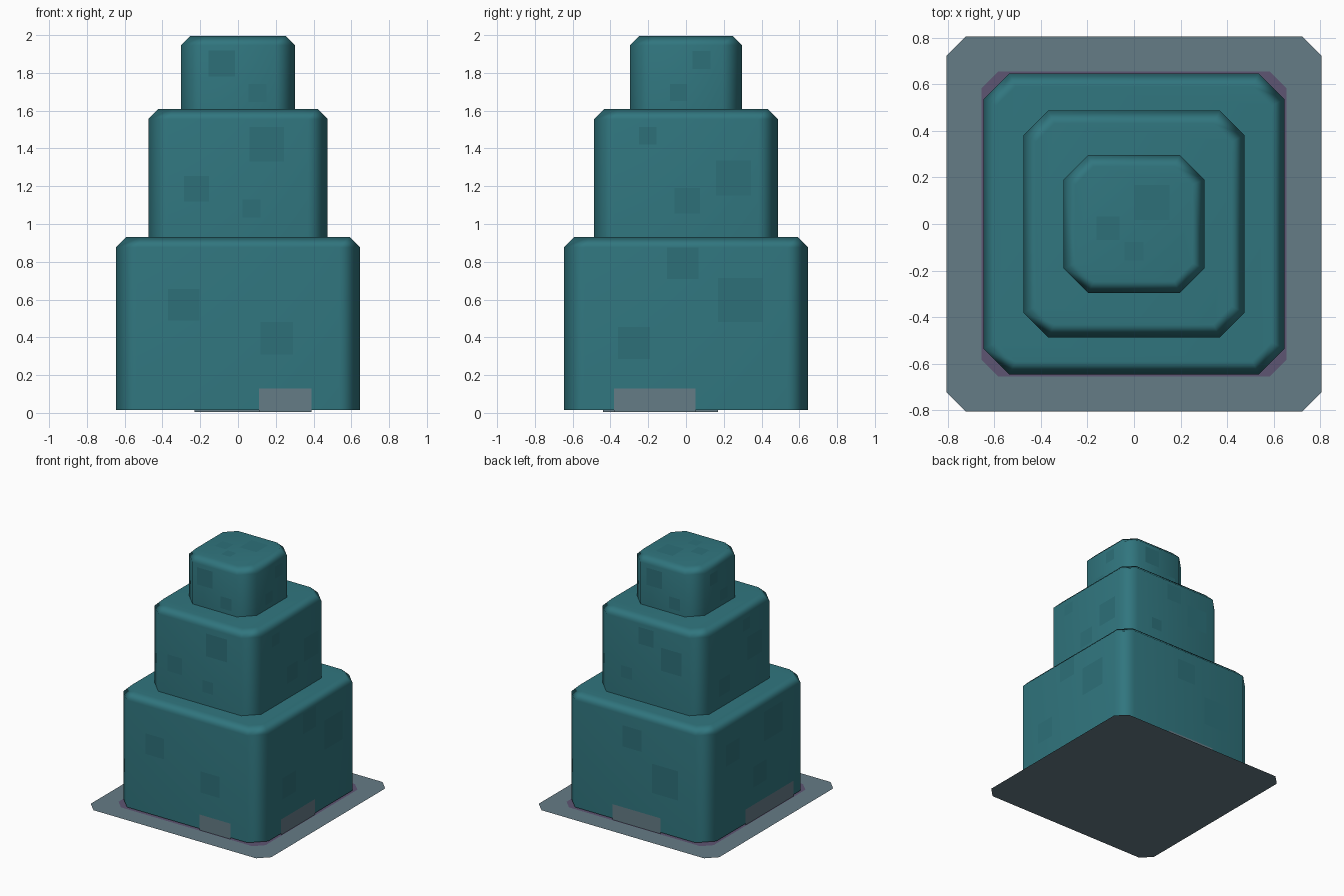
import bpy, bmesh, math
from mathutils import Vector

if "Cube" in bpy.data.objects:
    bpy.data.objects.remove(bpy.data.objects["Cube"])


def material(name, rgb):
    m = bpy.data.materials.new(name)
    m.diffuse_color = (*rgb, 1)
    m.use_nodes = True
    m.node_tree.nodes["Principled BSDF"].inputs["Base Color"].default_value = m.diffuse_color
    return m


TEAL = material("teal", (0.03, 0.18, 0.21))
PATCH = material("patch_teal", (0.026, 0.16, 0.19))
GREY = material("slate", (0.13, 0.2, 0.24))
PURPLE = material("purple", (0.11, 0.09, 0.17))


def to_object(name, bm, mat):
    mesh = bpy.data.meshes.new(name)
    bm.to_mesh(mesh)
    bm.free()
    mesh.materials.append(mat)
    ob = bpy.data.objects.new(name, mesh)
    bpy.context.collection.objects.link(ob)
    return ob


def ring(bm, hx, hy, cut, z):
    """Rectangle with cut corners, counter-clockwise."""
    pts = [(hx, -hy + cut), (hx, hy - cut), (hx - cut, hy), (-hx + cut, hy),
           (-hx, hy - cut), (-hx, -hy + cut), (-hx + cut, -hy), (hx - cut, -hy)]
    return [bm.verts.new((x, y, z)) for x, y in pts]


def tier(name, hx, hy, z0, z1, cut, bevel):
    bm = bmesh.new()
    rings = [ring(bm, hx, hy, cut, z0), ring(bm, hx, hy, cut, z1 - bevel),
             ring(bm, hx - bevel, hy - bevel, cut * 0.75, z1)]
    for a, b in zip(rings, rings[1:]):
        for i in range(8):
            j = (i + 1) % 8
            bm.faces.new((a[i], a[j], b[j], b[i]))
    bm.faces.new(rings[-1])
    bm.faces.new(rings[0][::-1])
    ob = to_object(name, bm, TEAL)
    bpy.ops.object.select_all(action='DESELECT')
    ob.select_set(True)
    bpy.context.view_layer.objects.active = ob
    bpy.ops.object.shade_smooth_by_angle(angle=math.radians(65))
    ob.modifiers.new("weighted_normals", 'WEIGHTED_NORMAL').keep_sharp = True


def sheet(name, half, cut, z, mat):
    bm = bmesh.new()
    bm.faces.new(ring(bm, half, half, cut, z))
    to_object(name, bm, mat)


# Outward normal and left-to-right direction of each side, seen from outside
SIDES = {"front": ((0, -1, 0), (1, 0, 0)), "right": ((1, 0, 0), (0, 1, 0)),
         "back": ((0, 1, 0), (-1, 0, 0)), "left": ((-1, 0, 0), (0, -1, 0))}


def patches(name, side, dist, rects, mat):
    """Flat rectangles (u0, z0, width, height) just proud of a side."""
    n, u = (Vector(v) for v in SIDES[side])
    bm = bmesh.new()
    for u0, z0, w, h in rects:
        corners = [(u0, z0), (u0 + w, z0), (u0 + w, z0 + h), (u0, z0 + h)]
        bm.faces.new([bm.verts.new(n * (dist + 0.003) + u * a + Vector((0, 0, z)))
                      for a, z in corners])
    to_object(name, bm, mat)


# Ground sheet and the darker sheet under the body
sheet("ground_sheet", 0.805, 0.08, 0.0, GREY)
sheet("body_underlay", 0.655, 0.07, 0.003, PURPLE)

# Stacked tiers
tier("bottom_tier", 0.647, 0.647, 0.015, 0.932, 0.11, 0.056)
tier("middle_tier", 0.475, 0.487, 0.932, 1.61, 0.105, 0.055)
tier("top_tier", 0.302, 0.297, 1.61, 1.996, 0.105, 0.05)

# Square patches on the sides: lower-left corner and size
SQUARES = {
    "bottom": {
        "front": [(-0.37, 0.49, 0.165), (0.12, 0.31, 0.17)],
        "right": [(-0.10, 0.71, 0.165), (0.17, 0.48, 0.235), (-0.36, 0.285, 0.17)],
        "back": [(-0.11, 0.62, 0.17), (0.15, 0.315, 0.235)],
        "left": [(0.065, 0.59, 0.235), (-0.42, 0.57, 0.17), (-0.07, 0.27, 0.165)]},
    "middle": {
        "front": [(0.06, 1.33, 0.183), (-0.287, 1.12, 0.133), (0.025, 1.035, 0.095)],
        "right": [(-0.25, 1.42, 0.093), (0.16, 1.15, 0.185), (-0.06, 1.055, 0.135)],
        "back": [(-0.08, 1.395, 0.135), (0.12, 1.23, 0.185), (-0.235, 1.085, 0.095)],
        "left": [(0.10, 1.185, 0.185), (0.04, 1.435, 0.093), (-0.26, 1.025, 0.135)]},
    "top": {
        "front": [(-0.155, 1.78, 0.138), (0.055, 1.645, 0.095)],
        "right": [(0.035, 1.82, 0.095), (-0.085, 1.65, 0.09)],
        "back": [(-0.14, 1.78, 0.138), (0.06, 1.645, 0.095)],
        "left": [(-0.13, 1.82, 0.095), (0.0, 1.65, 0.09)]}}
HALF = {"bottom": (0.647, 0.647), "middle": (0.475, 0.487), "top": (0.302, 0.297)}
for level, sides in SQUARES.items():
    for side, squares in sides.items():
        dist = HALF[level][side in ("front", "back")]
        patches(f"{level}_{side}_patches", side, dist,
                [(u, z, s, s) for u, z, s in squares], PATCH)

# Grey panels along the foot
for side, u0, w in (("front", 0.11, 0.28), ("right", -0.38, 0.43),
                    ("back", -0.20, 0.43), ("left", -0.17, 0.61)):
    patches(f"{side}_foot_panel", side, 0.647, [(u0, 0.005, w, 0.125)], GREY)

# Small squares on the very top
bm = bmesh.new()
for x, y, s in ((0.077, 0.093, 0.15), (-0.112, -0.018, 0.10), (0.0, -0.117, 0.08)):
    h = s / 2
    bm.faces.new([bm.verts.new((x + a * h, y + b * h, 1.999))
                  for a, b in ((-1, -1), (1, -1), (1, 1), (-1, 1))])
to_object("crown_patches", bm, PATCH)
